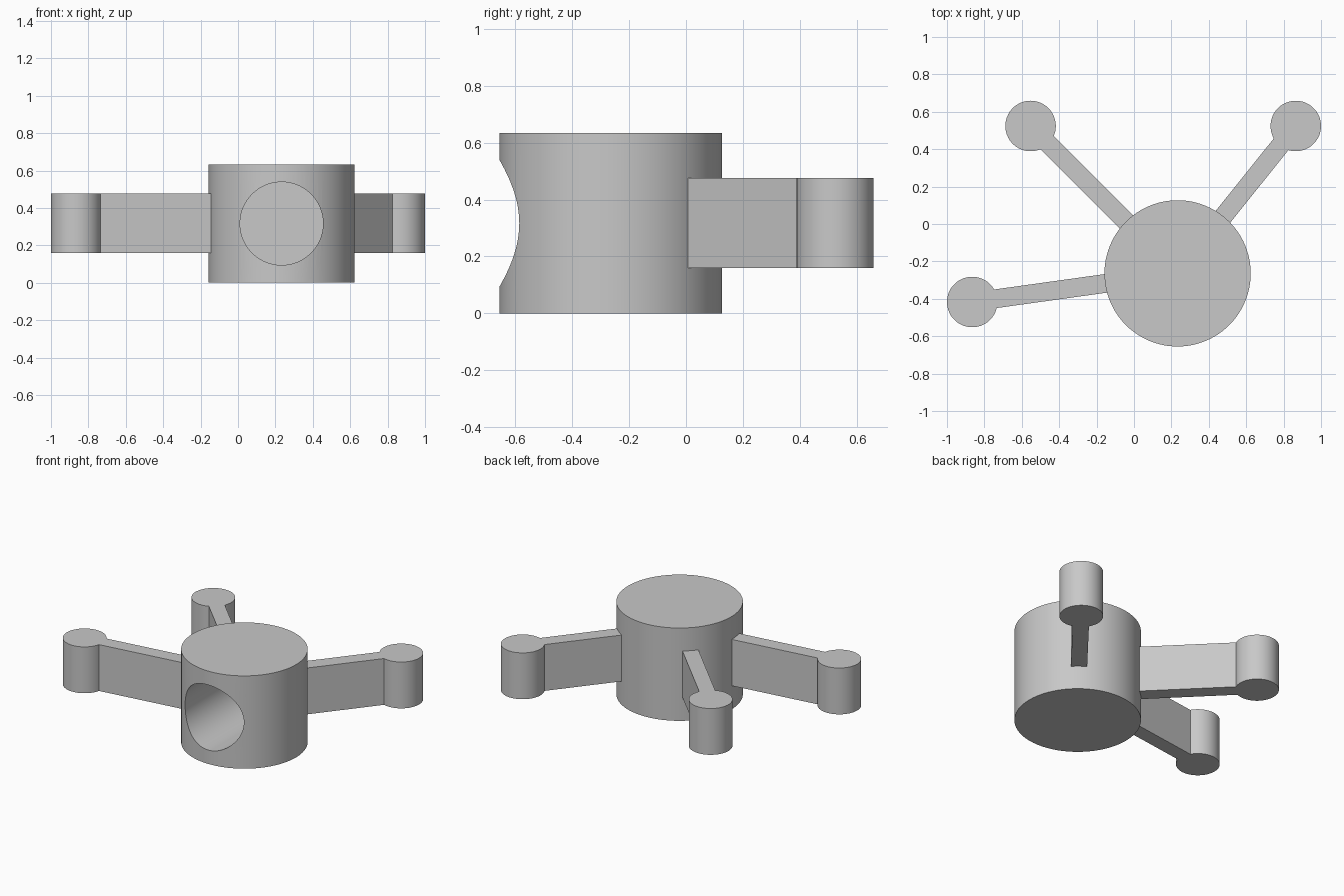
import bpy, bmesh, math
from mathutils import Matrix, Vector

cube = bpy.data.objects.get("Cube")
if cube:
    bpy.data.objects.remove(cube, do_unlink=True)

HUB = Vector((0.233, -0.264))
HUB_R, HUB_H = 0.391, 0.633
BORE_R, BORE_END = 0.222, -0.02
POST_R, ARM_W = 0.135, 0.10
ARM_Z, ARM_H = 0.16, 0.316

grey = bpy.data.materials.new("plain grey")
grey.use_nodes = True
grey.diffuse_color = (0.58, 0.58, 0.58, 1)
grey.node_tree.nodes["Principled BSDF"].inputs["Base Color"].default_value = grey.diffuse_color


def add_object(name, bm):
    bmesh.ops.recalc_face_normals(bm, faces=bm.faces)
    mesh = bpy.data.meshes.new(name)
    bm.to_mesh(mesh)
    bm.free()
    mesh.materials.append(grey)
    obj = bpy.data.objects.new(name, mesh)
    bpy.context.collection.objects.link(obj)
    return obj


def cylinder(name, radius, depth, matrix):
    bm = bmesh.new()
    bmesh.ops.create_cone(bm, cap_ends=True, segments=96, radius1=radius,
                          radius2=radius, depth=depth, matrix=matrix)
    return add_object(name, bm)


def smooth(obj):
    bpy.ops.object.select_all(action='DESELECT')
    obj.select_set(True)
    bpy.context.view_layer.objects.active = obj
    bpy.ops.object.shade_smooth_by_angle(angle=math.radians(30))


def arm_with_post(name, x, y):
    """Keyhole outline: a straight arm rooted in the hub, ending in a round post."""
    post = Vector((x, y))
    along = (post - HUB).normalized()
    across = Vector((-along.y, along.x))
    half = ARM_W / 2
    gap = math.asin(half / POST_R)
    root = HUB + along * (HUB_R - 0.03)
    outline = [root + across * half, root - across * half]
    steps = 56
    for i in range(steps + 1):
        a = -math.pi + gap + (2 * math.pi - 2 * gap) * i / steps
        outline.append(post + along * POST_R * math.cos(a) + across * POST_R * math.sin(a))
    bm = bmesh.new()
    face = bm.faces.new([bm.verts.new((p.x, p.y, ARM_Z)) for p in outline])
    top = bmesh.ops.extrude_face_region(bm, geom=[face])["geom"]
    bmesh.ops.translate(bm, vec=(0, 0, ARM_H),
                        verts=[g for g in top if isinstance(g, bmesh.types.BMVert)])
    smooth(add_object(name, bm))


# Hub with a blind bore in the front
hub = cylinder("hub", HUB_R, HUB_H, Matrix.Translation((HUB.x, HUB.y, HUB_H / 2)))
bore_start = -0.9
bore = cylinder("bore_cutter", BORE_R, BORE_END - bore_start,
                Matrix.Translation((HUB.x, (BORE_END + bore_start) / 2, HUB_H / 2))
                @ Matrix.Rotation(math.pi / 2, 4, 'X'))
bore.hide_render = True
cut = hub.modifiers.new("bore", 'BOOLEAN')
cut.operation = 'DIFFERENCE'
cut.solver = 'EXACT'
cut.object = bore
bpy.context.view_layer.objects.active = hub
bpy.ops.object.modifier_apply(modifier=cut.name)
bpy.data.objects.remove(bore, do_unlink=True)
smooth(hub)

# Three radial arms with round posts
arm_with_post("front_right_arm", -0.865, -0.417)
arm_with_post("back_right_arm", -0.553, 0.524)
arm_with_post("back_left_arm", 0.865, 0.524)
